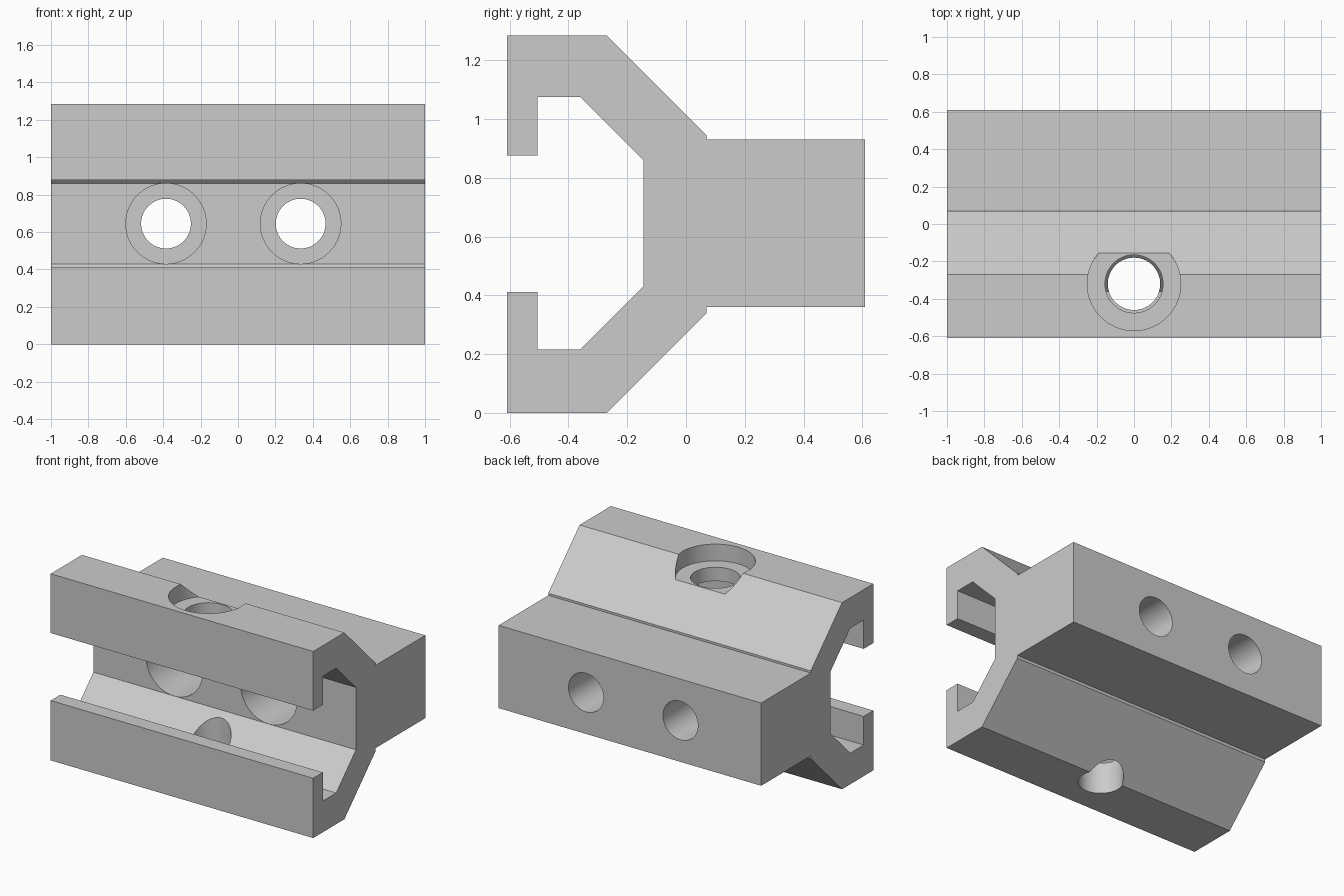
import bpy, bmesh, math

cube = bpy.data.objects.get("Cube")
if cube:
    bpy.data.objects.remove(cube, do_unlink=True)

grey = bpy.data.materials.new("plain_grey")
grey.use_nodes = True
grey.diffuse_color = (0.6, 0.6, 0.6, 1)
grey.node_tree.nodes["Principled BSDF"].inputs["Base Color"].default_value = (0.6, 0.6, 0.6, 1)

# Side profile of the rail bracket in (y, z), extruded along x
profile = [
    (-0.61, 0), (-0.27, 0), (0.07, 0.34), (0.07, 0.36), (0.61, 0.36),
    (0.61, 0.93), (0.07, 0.93), (0.07, 0.945), (-0.27, 1.285), (-0.61, 1.285),
    (-0.61, 0.877), (-0.505, 0.877), (-0.505, 1.075), (-0.36, 1.075), (-0.145, 0.86),
    (-0.145, 0.43), (-0.36, 0.215), (-0.505, 0.215), (-0.505, 0.412), (-0.61, 0.412),
]
mesh = bpy.data.meshes.new("rail_bracket")
bm = bmesh.new()
end = bm.faces.new([bm.verts.new((-1, y, z)) for y, z in profile])
ext = bmesh.ops.extrude_face_region(bm, geom=[end])
bmesh.ops.translate(bm, vec=(2, 0, 0), verts=[v for v in ext["geom"] if isinstance(v, bmesh.types.BMVert)])
bmesh.ops.recalc_face_normals(bm, faces=bm.faces)
bm.to_mesh(mesh)
bm.free()
mesh.materials.append(grey)
bracket = bpy.data.objects.new("rail_bracket", mesh)
bpy.context.collection.objects.link(bracket)

cutters = []


def bore(name, start, length, radius, along_y=False):
    """Cut a round hole from start, upward or toward the back."""
    x, y, z = start
    centre = (x, y + length / 2, z) if along_y else (x, y, z + length / 2)
    turn = (math.pi / 2, 0, 0) if along_y else (0, 0, 0)
    bpy.ops.mesh.primitive_cylinder_add(vertices=64, radius=radius, depth=length,
                                        location=centre, rotation=turn)
    cutter = bpy.context.object
    cutter.name = name
    cutter.hide_render = True
    cutter.data.materials.append(grey)
    mod = bracket.modifiers.new(name, "BOOLEAN")
    mod.operation = "DIFFERENCE"
    mod.solver = "EXACT"
    mod.object = cutter
    cutters.append(cutter)


# Two counterbored bolt holes through the rear block
for side, x in (("right", -0.385), ("left", 0.335)):
    bore(side + "_bolt_hole", (x, -0.3, 0.645), 1.2, 0.133, True)
    bore(side + "_counterbore", (x, -0.3, 0.645), 0.58, 0.215, True)

# Clamp screw: recessed seat and clearance hole above, narrower hole below
bore("clamp_recess", (0, -0.32, 1.17), 0.4, 0.25)
bore("clamp_upper_hole", (0, -0.32, 0.65), 0.8, 0.155)
bore("clamp_lower_hole", (0, -0.32, -0.2), 0.8, 0.14)

# Apply the cuts and remove the cutters
bpy.ops.object.select_all(action="DESELECT")
bracket.select_set(True)
bpy.context.view_layer.objects.active = bracket
for mod in list(bracket.modifiers):
    bpy.ops.object.modifier_apply(modifier=mod.name)
for cutter in cutters:
    bpy.data.objects.remove(cutter, do_unlink=True)
bpy.ops.object.shade_smooth_by_angle(angle=math.radians(30))
